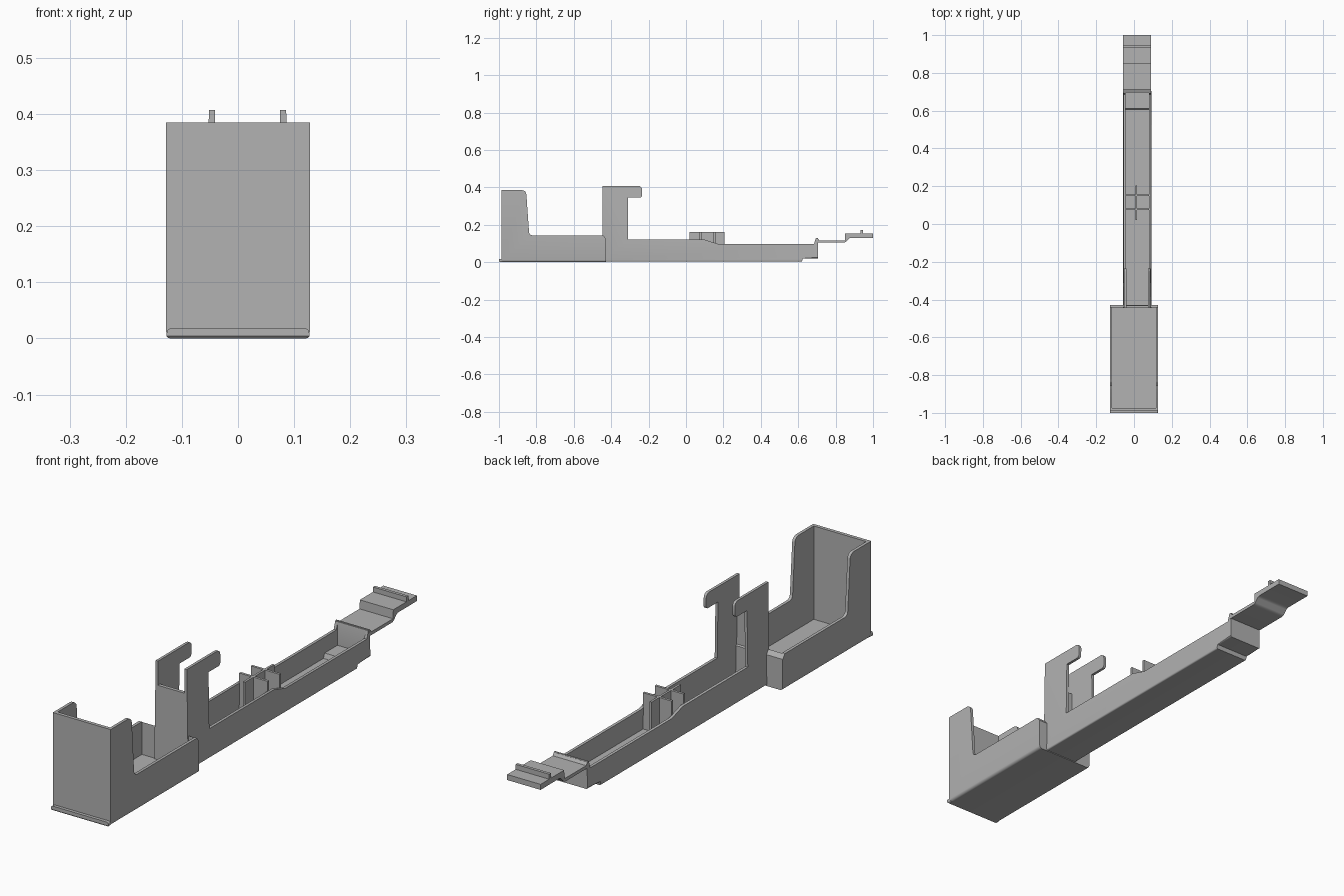
import bpy, bmesh

old = bpy.data.objects.get("Cube")
if old:
    bpy.data.objects.remove(old)

grey = bpy.data.materials.new("plain grey plastic")
grey.use_nodes = True
grey.diffuse_color = (0.445, 0.445, 0.445, 1)
grey.node_tree.nodes["Principled BSDF"].inputs["Base Color"].default_value = grey.diffuse_color

MID = 0.017      # centre line of the narrow arm
DRAFT = 0.2      # inward lean of the arm walls per unit of height


def prism(name, outline, mid, half, rounds=None, keel=0.0, draft=0.0):
    """Extrude a (y, z) outline across x; round chosen corners and the lower long edges."""
    bm = bmesh.new()
    a = [bm.verts.new((-half, y, z)) for y, z in outline]
    b = [bm.verts.new((half, y, z)) for y, z in outline]
    bm.faces.new(a)
    bm.faces.new(b[::-1])
    n = len(outline)
    for i in range(n):
        j = (i + 1) % n
        bm.faces.new((a[j], a[i], b[i], b[j]))
    bmesh.ops.recalc_face_normals(bm, faces=bm.faces)
    corners = [(bm.edges.get((a[i], b[i])), r) for i, r in (rounds or {}).items()]
    for edge, r in corners:
        bmesh.ops.bevel(bm, geom=[edge], offset=r, segments=4, profile=0.5, affect='EDGES')
    if keel:
        low = [e for e in bm.edges if all(v.co.z < 0.03 for v in e.verts)
               and abs(e.verts[0].co.x - e.verts[1].co.x) < 1e-5
               and abs(e.verts[0].co.z - e.verts[1].co.z) < 1e-5]
        bmesh.ops.bevel(bm, geom=low, offset=keel, segments=4, profile=0.5, affect='EDGES')
    for v in bm.verts:
        v.co.x = mid + v.co.x * (1 - draft * v.co.z)
    mesh = bpy.data.meshes.new(name)
    bm.to_mesh(mesh)
    bm.free()
    mesh.materials.append(grey)
    ob = bpy.data.objects.new(name, mesh)
    bpy.context.collection.objects.link(ob)
    return ob


def block(name, x, y, z):
    outline = [(y[0], z[0]), (y[1], z[0]), (y[1], z[1]), (y[0], z[1])]
    return prism(name, outline, sum(x) / 2, (x[1] - x[0]) / 2)


def hollow(ob, cutter):
    """Cut the cavity and bake the result into the part."""
    mod = ob.modifiers.new("cavity", 'BOOLEAN')
    mod.object, mod.operation, mod.solver = cutter, 'DIFFERENCE', 'EXACT'
    graph = bpy.context.evaluated_depsgraph_get()
    mesh = bpy.data.meshes.new_from_object(ob.evaluated_get(graph))
    ob.modifiers.clear()
    ob.data = mesh
    bpy.data.objects.remove(cutter)


# Holder: tall front wall with ears, low sides and a chamfered back
holder = prism("holder_box", [
    (-0.987, 0), (-0.428, 0), (-0.428, 0.125), (-0.442, 0.143),
    (-0.838, 0.143), (-0.855, 0.385), (-0.987, 0.385)],
    0, 0.128, {4: 0.018, 5: 0.022}, keel=0.012)
hollow(holder, block("holder_cavity", (-0.116, 0.116), (-0.973, -0.441), (0.012, 0.6)))

# Raised lip along the foot of the front wall
lip = prism("front_lip", [(-1.0, 0.004), (-0.996, 0), (-0.98, 0), (-0.98, 0.018), (-1.0, 0.018)],
            0, 0.127, keel=0.008)

# Arm: open channel whose side walls rise into two hooks at the front
arm = prism("arm_channel", [
    (-0.446, 0.003), (0.62, 0.003), (0.624, 0.02), (0.705, 0.02),
    (0.705, 0.128), (0.694, 0.128), (0.685, 0.098), (0.17, 0.098), (0.10, 0.12),
    (-0.31, 0.12), (-0.31, 0.345), (-0.235, 0.345), (-0.235, 0.407), (-0.446, 0.407)],
    MID, 0.075, {11: 0.012, 12: 0.018}, keel=0.006, draft=DRAFT)
cavity = prism("arm_cavity", [
    (-0.6, 0.31), (-0.432, 0.31), (-0.432, 0.015), (0.605, 0.015),
    (0.612, 0.034), (0.693, 0.034), (0.693, 0.6), (-0.6, 0.6)],
    MID, 0.063, draft=DRAFT)
hollow(arm, cavity)

# Tongue: stepped strip at the far end with a cross ridge
tongue = prism("end_tongue", [
    (0.697, 0.104), (0.85, 0.104), (0.875, 0.130), (1.0, 0.130), (1.0, 0.152),
    (0.851, 0.152), (0.849, 0.117), (0.712, 0.117), (0.703, 0.130), (0.697, 0.130)],
    MID, 0.074, {1: 0.008, 2: 0.008})
ridge = block("tongue_ridge", (MID - 0.074, MID + 0.074), (0.934, 0.946), (0.148, 0.172))

# Crossed ribs standing inside the arm
ribs = [block("long_rib", (0.008, 0.017), (0.02, 0.205), (0.01, 0.16))]
for name, y in (("front_cross_rib", 0.078), ("rear_cross_rib", 0.152)):
    ribs.append(block(name, (MID - 0.063, MID + 0.063), (y - 0.005, y + 0.005), (0.01, 0.16)))

# Smooth the rounded corners, keep the rest crisp
bpy.ops.object.select_all(action='DESELECT')
for ob in [holder, lip, arm, tongue, ridge] + ribs:
    ob.select_set(True)
bpy.context.view_layer.objects.active = holder
bpy.ops.object.shade_smooth_by_angle(angle=0.6)
